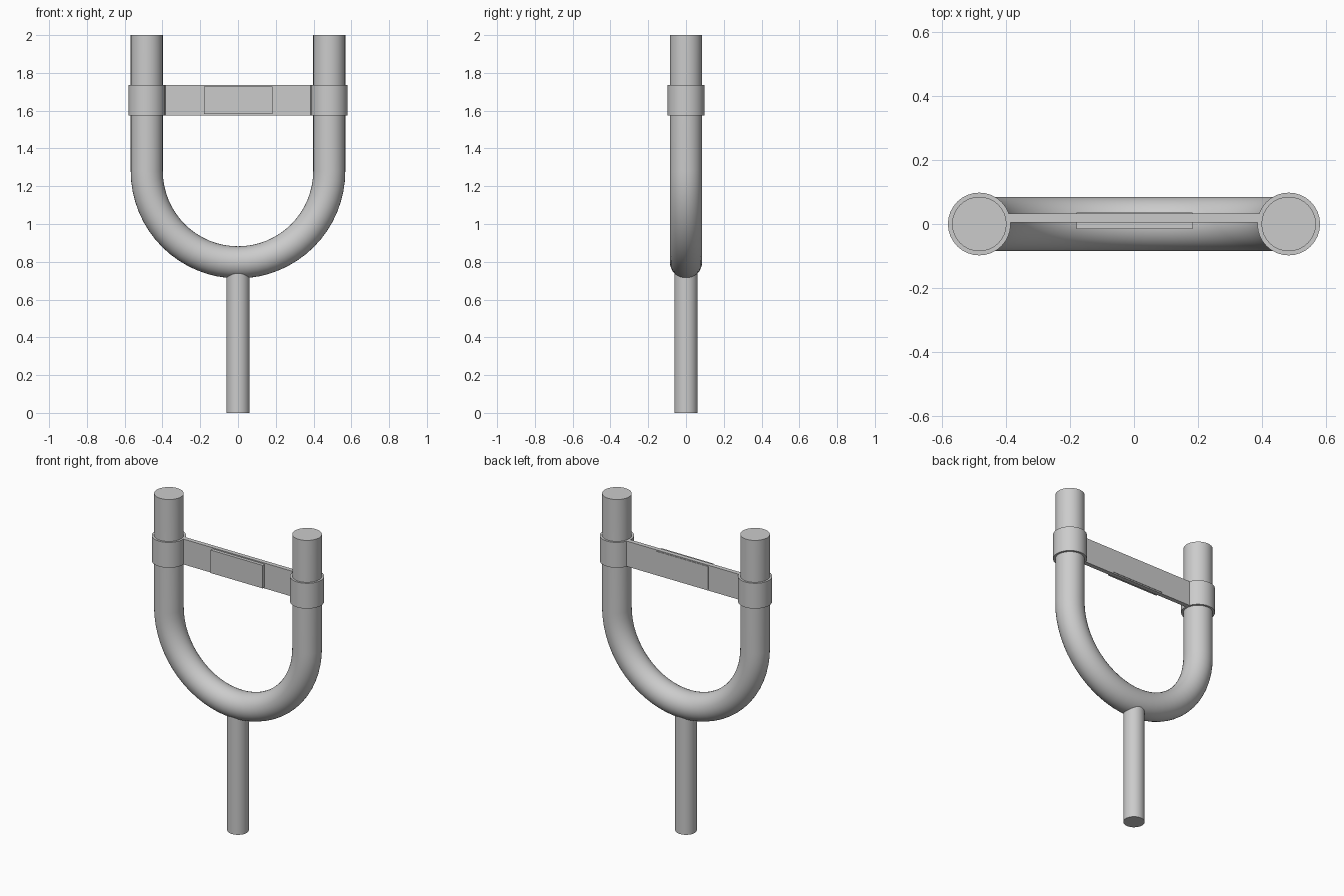
import bpy, math
from mathutils import Vector

if "Cube" in bpy.data.objects:
    bpy.data.objects.remove(bpy.data.objects["Cube"])

GREY = (0.6, 0.6, 0.6, 1)
mat = bpy.data.materials.new("plain grey")
mat.use_nodes = True
mat.diffuse_color = GREY
mat.node_tree.nodes["Principled BSDF"].inputs["Base Color"].default_value = GREY

ARM_X, ARM_R, BEND_Z = 0.483, 0.085, 1.28


def finish(obj, name, smooth=True):
    obj.name = name
    obj.data.materials.clear()
    obj.data.materials.append(mat)
    if smooth:
        bpy.ops.object.select_all(action='DESELECT')
        obj.select_set(True)
        bpy.context.view_layer.objects.active = obj
        bpy.ops.object.shade_smooth_by_angle(angle=math.radians(40))


def cylinder(name, radius, x, z0, z1):
    bpy.ops.mesh.primitive_cylinder_add(vertices=32, radius=radius, depth=z1 - z0,
                                        location=(x, 0, (z0 + z1) / 2))
    finish(bpy.context.object, name)


def box(name, lo, hi):
    lo, hi = Vector(lo), Vector(hi)
    bpy.ops.mesh.primitive_cube_add(size=1, location=(lo + hi) / 2)
    obj = bpy.context.object
    obj.scale = hi - lo
    finish(obj, name, smooth=False)


def tube(name, points, radius, sides=32):
    """Sweep a circle along a path lying in the xz plane, with capped ends."""
    verts, faces = [], []
    last = len(points) - 1
    for i, p in enumerate(points):
        t = (points[min(i + 1, last)] - points[max(i - 1, 0)]).normalized()
        if i in (0, last):
            t = Vector((0, 0, -1 if i == 0 else 1))
        side = Vector((t.z, 0, -t.x))
        for k in range(sides):
            a = math.tau * k / sides
            verts.append(p + radius * (side * math.cos(a) + Vector((0, math.sin(a), 0))))
    for i in range(last):
        for k in range(sides):
            n = (k + 1) % sides
            a, b = i * sides, (i + 1) * sides
            faces.append((a + k, a + n, b + n, b + k))
    faces.append(tuple(reversed(range(sides))))
    faces.append(tuple(range(last * sides, (last + 1) * sides)))
    mesh = bpy.data.meshes.new(name)
    mesh.from_pydata(verts, [], faces)
    obj = bpy.data.objects.new(name, mesh)
    bpy.context.collection.objects.link(obj)
    finish(obj, name)


# U-shaped fork: two upright arms joined by a half-circle bend
path = [Vector((-ARM_X, 0, 2))]
for i in range(33):
    a = math.pi + math.pi * i / 32
    path.append(Vector((ARM_X * math.cos(a), 0, BEND_Z + ARM_X * math.sin(a))))
path.append(Vector((ARM_X, 0, 2)))
tube("fork", path, ARM_R)

# Handle below the fork
cylinder("handle", 0.062, 0, 0, 0.74)

# Collars wrapped round the arms
for side, x in (("left", ARM_X), ("right", -ARM_X)):
    cylinder(side + "_collar", 0.098, x, 1.575, 1.735)

# Flat band between the collars with a thicker pouch at its middle
box("band", (-0.41, 0.005, 1.575), (0.41, 0.033, 1.735))
box("pouch", (-0.18, -0.015, 1.583), (0.183, 0.036, 1.728))
